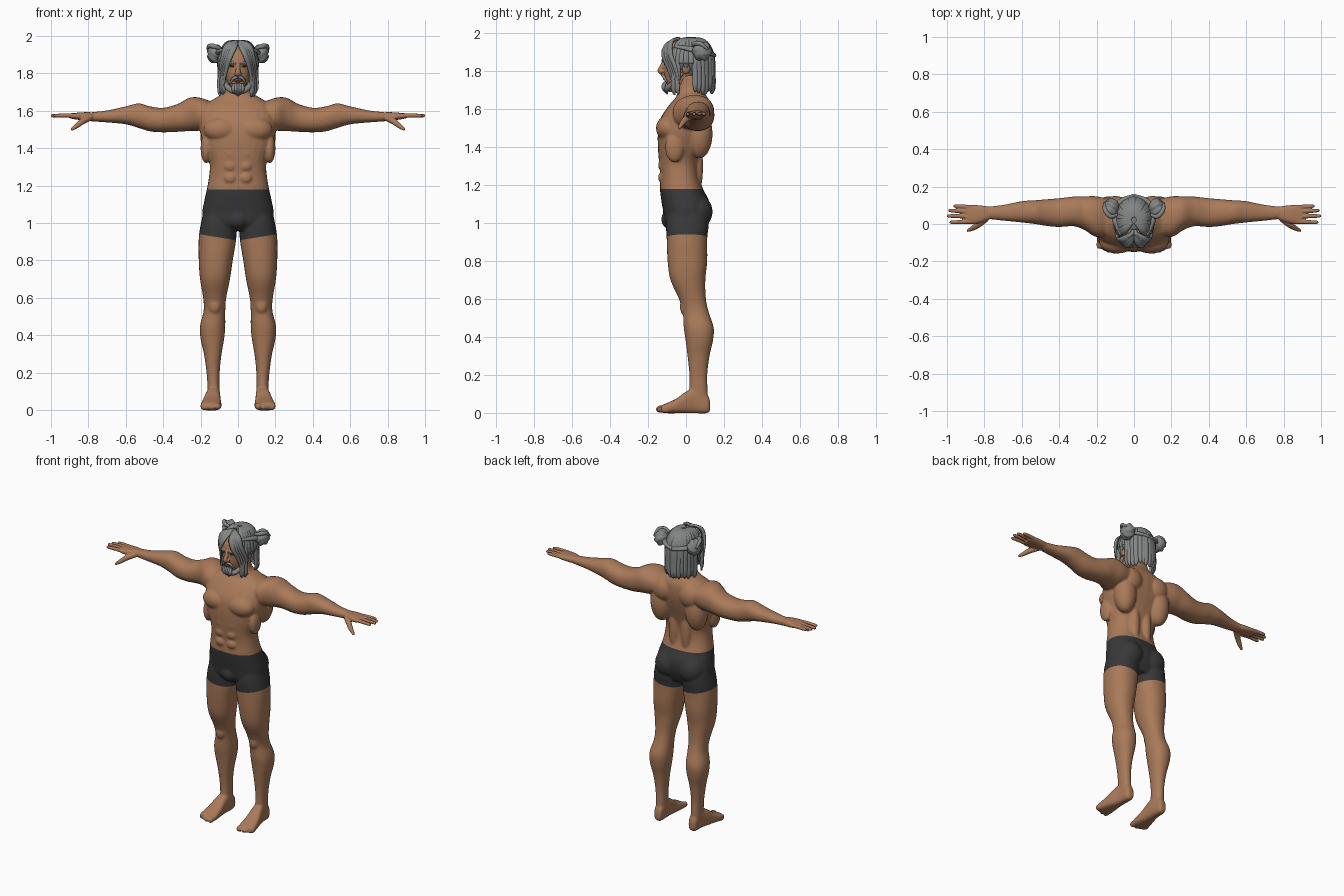
import bpy, bmesh, math, random
from mathutils import Vector, Matrix

cube = bpy.data.objects.get("Cube")
if cube:
    bpy.data.objects.remove(cube)
random.seed(4)


def material(name, colour):
    m = bpy.data.materials.new(name)
    m.use_nodes = True
    m.diffuse_color = (*colour, 1)
    m.node_tree.nodes["Principled BSDF"].inputs["Base Color"].default_value = (*colour, 1)
    return m


SKIN = material("tan skin", (0.40, 0.195, 0.1))
HAIR = material("grey hair", (0.23, 0.24, 0.24))
CLOTH = material("charcoal cloth", (0.04, 0.04, 0.042))
LIP = material("brown lips", (0.2, 0.075, 0.05))
EYE = material("dark eyes", (0.06, 0.045, 0.04))


def spline(rows, n=4):
    """Smooth curve through rows of numbers."""
    out = []
    last = len(rows) - 1
    for i in range(last):
        a, b, c, d = (rows[min(max(j, 0), last)] for j in range(i - 1, i + 3))
        for k in range(n):
            t = k / n
            out.append([q + t * (r - p) / 2 + t * t * (p - 2.5 * q + 2 * r - s / 2)
                        + t ** 3 * (1.5 * (q - r) + (s - p) / 2)
                        for p, q, r, s in zip(a, b, c, d)])
    return out + [list(rows[-1])]


def skin_rings(bm, rings):
    loops = [[bm.verts.new(p) for p in ring] for ring in rings]
    faces = [bm.faces.new(loops[0]), bm.faces.new(loops[-1])]
    for lo, hi in zip(loops, loops[1:]):
        for k in range(len(lo)):
            j = (k + 1) % len(lo)
            faces.append(bm.faces.new((lo[k], lo[j], hi[j], hi[k])))
    bmesh.ops.recalc_face_normals(bm, faces=faces)


def loft(bm, axis, rows, power=2.2):
    """Rows hold position on the axis, then the limits on the other two axes."""
    def bend(v):
        return math.copysign(abs(v) ** (2 / power), v)
    rings = []
    for t, a0, a1, b0, b1 in spline(rows):
        ring = []
        for k in range(28):
            ang = math.tau * k / 28
            p = [(a0 + a1) / 2 + (a1 - a0) / 2 * bend(math.cos(ang)),
                 (b0 + b1) / 2 + (b1 - b0) / 2 * bend(math.sin(ang))]
            p.insert("xyz".index(axis), t)
            ring.append(p)
        rings.append(ring)
    skin_rings(bm, rings)


def tube(bm, rows, flat=1.0, centre=(0, 0.02, 1.8), sides=8):
    """Tapered strand through rows of x, y, z, radius."""
    pts = spline(rows)
    rings = []
    for i, (x, y, z, r) in enumerate(pts):
        here = Vector((x, y, z))
        along = Vector(pts[min(i + 1, len(pts) - 1)][:3]) - Vector(pts[max(i - 1, 0)][:3])
        side = along.cross(here - Vector(centre)).normalized()
        up = side.cross(along).normalized()
        rings.append([here + r * (math.cos(a) * side + flat * math.sin(a) * up)
                      for a in (math.tau * k / sides for k in range(sides))])
    skin_rings(bm, rings)


def ball(bm, at, size):
    m = Matrix.Translation(at) @ Matrix.Diagonal((*size, 1))
    return bmesh.ops.create_uvsphere(bm, u_segments=24, v_segments=14, radius=1, matrix=m)["verts"]


def finish(bm, name, mats, mirror=False):
    me = bpy.data.meshes.new(name)
    for f in bm.faces:
        f.smooth = True
    bm.to_mesh(me)
    bm.free()
    ob = bpy.data.objects.new(name, me)
    bpy.context.collection.objects.link(ob)
    for m in mats:
        me.materials.append(m)
    if mirror:
        mod = ob.modifiers.new("mirror", "MIRROR")
        mod.merge_threshold = 0.001
    return ob


def fuse(bm, voxel, smooth):
    """Merge overlapping forms into one smooth surface."""
    ob = finish(bm, "forms", [])
    mod = ob.modifiers.new("fuse", "REMESH")
    mod.mode = "VOXEL"
    mod.voxel_size = voxel
    mod = ob.modifiers.new("soften", "SMOOTH")
    mod.iterations = smooth
    me = bpy.data.meshes.new_from_object(ob.evaluated_get(bpy.context.evaluated_depsgraph_get()))
    bpy.data.objects.remove(ob)
    out = bmesh.new()
    out.from_mesh(me)
    return out


def cut(bm, at, normal, clear=False):
    bmesh.ops.bisect_plane(bm, geom=bm.verts[:] + bm.edges[:] + bm.faces[:], plane_co=at,
                           plane_no=normal, clear_inner=clear, dist=1e-5)


# Body: torso, arm and leg forms fused, then halved and mirrored
bm = bmesh.new()
torso = [(.96, .09, -.08, .09), (1, .18, -.11, .11), (1.06, .19, -.12, .125),
         (1.12, .18, -.13, .12), (1.18, .167, -.137, .09), (1.25, .155, -.135, .07),
         (1.32, .152, -.142, .07), (1.4, .178, -.148, .09), (1.48, .202, -.148, .115),
         (1.55, .205, -.135, .13), (1.62, .19, -.09, .13), (1.66, .135, -.055, .115),
         (1.7, .078, -.045, .088), (1.78, .065, -.04, .07)]
loft(bm, "z", [(z, -w, w, f, b) for z, w, f, b in torso], 2.4)
loft(bm, "x", [(.12, -.06, .13, 1.52, 1.64), (.2, -.07, .148, 1.495, 1.67),
               (.26, -.035, .148, 1.492, 1.67), (.32, -.012, .147, 1.488, 1.638),
               (.4, -.016, .138, 1.485, 1.616), (.47, -.01, .132, 1.49, 1.624),
               (.53, 0, .127, 1.508, 1.64), (.6, .008, .122, 1.528, 1.624),
               (.7, .018, .102, 1.538, 1.602), (.79, .028, .092, 1.544, 1.592)])
loft(bm, "z", [(1.08, .04, .18, -.09, .11), (1, .012, .198, -.105, .12),
               (.92, .009, .21, -.102, .112), (.8, .028, .21, -.097, .112),
               (.7, .043, .203, -.082, .102), (.6, .063, .186, -.037, .105),
               (.53, .068, .184, -.017, .12), (.45, .068, .203, -.012, .146),
               (.38, .074, .2, -.002, .142), (.3, .088, .182, .008, .124),
               (.2, .098, .168, .018, .112), (.12, .098, .163, .018, .114),
               (.05, .096, .162, .02, .116)])
muscles = [((.09, -.098, 1.5), (.095, .06, .065)), ((.085, .06, 1.06), (.088, .08, .09)),
           ((.13, .07, 1.47), (.072, .07, .13)), ((.1, .09, 1.57), (.08, .06, .08)),
           ((.045, .055, 1.3), (.035, .035, .16)), ((0, -.09, 1.02), (.05, .04, .05)),
           ((.125, -.01, .56), (.032, .022, .045)), ((.17, -.06, 1.4), (.03, .05, .08))]
for row in range(3):
    muscles.append(((.04, -.125, 1.24 + .065 * row), (.036, .022, .03)))
for at, size in muscles:
    ball(bm, at, size)
# Foot and toes
loft(bm, "y", [(.127, .11, .145, .015, .06), (.11, .1, .157, -.002, .1), (.05, .095, .165, -.002, .13),
               (0, .094, .177, -.002, .112), (-.05, .09, .19, -.002, .076),
               (-.1, .088, .2, -.002, .052), (-.13, .09, .2, .002, .04)], 2.8)
ball(bm, (.108, -.135, .02), (.019, .024, .02))
for i in range(4):
    ball(bm, (.138 + .017 * i, -.135 + .009 * i, .016), (.011, .02, .016))
bm = fuse(bm, .0065, 4)
cut(bm, (0, 0, 0), (1, 0, 0), True)
hem = Vector((-.16, 0, 1))
cut(bm, (0, 0, 1.18), (0, 0, 1))
cut(bm, (0, 0, .907), hem)
for f in bm.faces:
    c = f.calc_center_median()
    f.material_index = int(c.z < 1.18 and c.dot(hem) > .907)
finish(bm, "body_and_trunks", [SKIN, CLOTH], True)

# Hands
bm = bmesh.new()
loft(bm, "x", [(.76, .03, .09, 1.546, 1.591), (.81, .01, .098, 1.548, 1.593),
               (.86, 0, .102, 1.553, 1.59), (.9, .002, .1, 1.56, 1.586)], 2.6)
for y0, y1, tip in ((.09, .096, .966), (.065, .072, .992), (.04, .043, 1), (.013, .009, .986)):
    tube(bm, [(.87, y0, 1.574, .012), (.92, (y0 + y1) / 2, 1.575, .0115),
              (tip - .012, y1, 1.574, .0095), (tip, y1, 1.573, .005)], centre=(0, 0, 0), sides=12)
tube(bm, [(.79, .03, 1.565, .018), (.83, -.002, 1.545, .017), (.865, -.024, 1.518, .013),
          (.892, -.036, 1.498, .007)], centre=(0, 0, 0), sides=12)
finish(fuse(bm, .0035, 3), "hand", [SKIN], True)

# Head, nose and ears
bm = bmesh.new()
head = [(1.69, .025, -.09, -.03), (1.73, .05, -.104, .03), (1.78, .066, -.114, .07),
        (1.83, .073, -.116, .09), (1.88, .077, -.115, .095), (1.93, .065, -.09, .08),
        (1.96, .035, -.06, .04)]
loft(bm, "z", [(z, -w, w, f, b) for z, w, f, b in head], 2.3)
tube(bm, [(0, -.112, 1.86, .01), (0, -.127, 1.825, .012), (0, -.137, 1.802, .014),
          (0, -.122, 1.79, .012)], sides=12)
for s in (1, -1):
    ball(bm, (s * .012, -.124, 1.798), (.01, .013, .009))
    ball(bm, (s * .03, -.108, 1.855), (.028, .014, .01))
    ball(bm, (s * .085, .0, 1.82), (.015, .024, .036))
finish(fuse(bm, .004, 3), "head", [SKIN])

# Eyes and lips
bm = bmesh.new()
ball(bm, (.031, -.109, 1.838), (.014, .008, .005))
finish(bm, "eye", [EYE], True)
bm = bmesh.new()
ball(bm, (0, -.113, 1.758), (.02, .008, .006))
finish(bm, "lips", [LIP])

# Eyebrow, moustache and jaw beard
bm = bmesh.new()
tube(bm, [(.012, -.125, 1.852, .004), (.035, -.12, 1.859, .006), (.058, -.1, 1.848, .003)])
tube(bm, [(.002, -.124, 1.779, .008), (.025, -.118, 1.773, .009), (.046, -.1, 1.74, .004)])
tube(bm, [(.073, -.02, 1.79, .01), (.062, -.07, 1.735, .014), (.035, -.096, 1.71, .016),
          (0, -.102, 1.702, .015)])
finish(bm, "facial_hair", [HAIR], True)
bm = bmesh.new()
for i in range(-2, 3):
    x = .012 * i
    tube(bm, [(x, -.108, 1.745, .006), (x, -.118, 1.715, .012), (x * .6, -.098, 1.678 + abs(x) / 2, .004)])
finish(bm, "goatee", [HAIR])

# Hair cap
bm = bmesh.new()
ball(bm, (0, .02, 1.865), (.095, .118, .11))
finish(bm, "hair_cap", [HAIR])

# Long locks draped from the crown around the head
bm = bmesh.new()
for s in (1, -1):
    for deg in range(48, 181, 11):
        a = math.radians(deg + random.uniform(-2, 2))
        ear = 65 < deg < 98
        drop = 1.81 if ear else 1.685 + random.uniform(-.012, .012)
        path = []
        for reach, z, r in ((.12, 1.972, .012), (.62, 1.957, .018), (.95, 1.89, .02),
                            (1.02, (1.87 + drop) / 2, .018), (1.02, drop + .03, .016), (.96, drop, .005)):
            path.append((s * .1 * reach * math.sin(a), .02 - .122 * reach * math.cos(a), z, r))
        tube(bm, path, .65)
    # Parted fringe and loose face strands
    for k in range(4):
        spread = .012 * k
        tube(bm, [(s * .004, -.03 - spread / 2, 1.974, .01),
                  (s * (.022 + spread), -.1 + spread / 2, 1.94 + spread / 4, .018),
                  (s * (.045 + spread), -.118 + spread, 1.885, .016),
                  (s * (.066 + spread * .8), -.09 + spread, 1.81, .011),
                  (s * (.078 + spread / 2), -.07 + spread, 1.73 - spread, .004)], .6)
    # Tied strand sweeping from temple to bun and round the back
    tube(bm, [(s * .07, -.06, 1.93, .008), (s * .1, .01, 1.92, .016), (s * .105, .07, 1.905, .018),
              (s * .07, .125, 1.895, .015), (0, .15, 1.885, .013)], .7)
finish(bm, "hair_locks", [HAIR])

# Ridged side buns
bm = bmesh.new()
middle = Vector((.122, .085, 1.905))
for v in ball(bm, middle, (.042, .05, .05)):
    d = v.co - middle
    swirl = math.atan2(d.z, d.y) + d.x * 14
    v.co = middle + d * (1 + .09 * math.cos(6 * swirl))
tube(bm, [(.09, .05, 1.93, .008), (.125, .04, 1.945, .013), (.155, .075, 1.945, .012),
          (.158, .115, 1.915, .006)])
finish(bm, "hair_bun", [HAIR], True)
